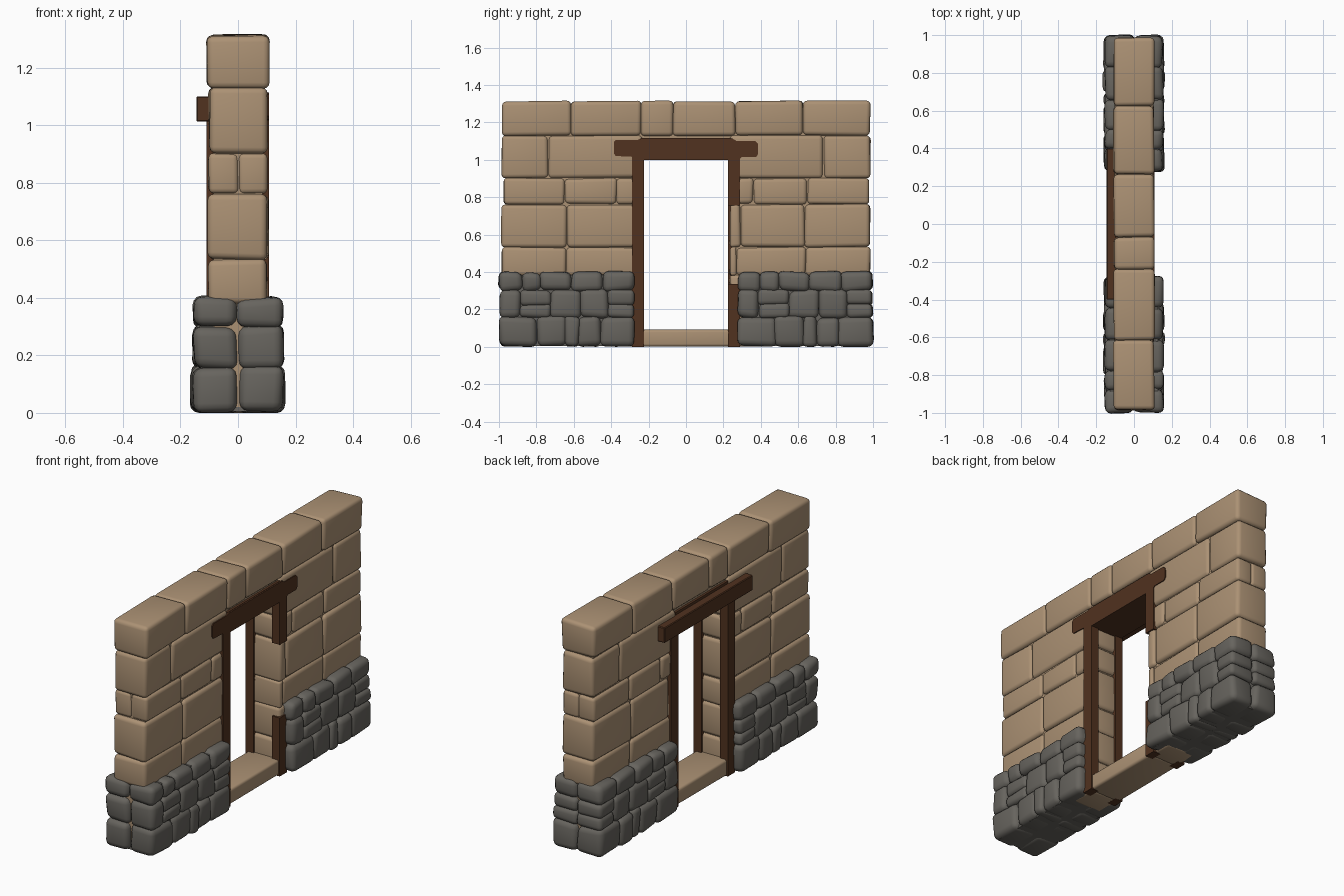
import bpy, bmesh, random
from mathutils import Vector

if "Cube" in bpy.data.objects:
    bpy.data.objects.remove(bpy.data.objects["Cube"])

random.seed(7)

def material(name, rgb):
    m = bpy.data.materials.new(name)
    m.diffuse_color = (*rgb, 1)
    m.use_nodes = True
    m.node_tree.nodes["Principled BSDF"].inputs["Base Color"].default_value = m.diffuse_color
    return m

TAN = material("tan_sandstone", (0.41, 0.285, 0.175))
GREY = material("grey_rubble", (0.135, 0.127, 0.112))
BROWN = material("dark_wood", (0.082, 0.032, 0.014))

def box(bm, lo, hi, jitter=0.0, bevel=0.0, poke=0.0, segments=3):
    """Add one box with wobbly corners, rounded edges and bulging faces."""
    lo, hi = Vector(lo), Vector(hi)
    verts = bmesh.ops.create_cube(bm, size=1)["verts"]
    for v in verts:
        v.co = Vector((lo[i] + (v.co[i] + 0.5) * (hi[i] - lo[i]) for i in range(3)))
        v.co += Vector(random.uniform(-jitter, jitter) for _ in range(3))
        v.co.z = max(v.co.z, 0.0)
    faces = list({f for f in verts[0].link_faces} | {f for v in verts for f in v.link_faces})
    faces.sort(key=lambda f: tuple(f.calc_center_median()))
    if poke:
        # grow a low bump on every side except those resting on the ground
        big = [f for f in faces if f.calc_center_median().z > 0.01]
    if bevel:
        edges = list({e for f in faces for e in f.edges})
        b = min(bevel, 0.32 * min(hi - lo))
        res = bmesh.ops.bevel(bm, geom=edges, offset=b, offset_type='OFFSET',
                              segments=segments, profile=0.5, affect='EDGES')
    if poke:
        big = [f for f in big if f.is_valid]
        for f in big:
            r = bmesh.ops.poke(bm, faces=[f], offset=0)
            v = r["verts"][0]
            v.normal_update()
            v.co += v.normal * random.uniform(0.3, 1.0) * poke

def finish(bm, name, mat, angle=50):
    bmesh.ops.recalc_face_normals(bm, faces=bm.faces[:])
    me = bpy.data.meshes.new(name)
    bm.to_mesh(me)
    bm.free()
    me.materials.append(mat)
    ob = bpy.data.objects.new(name, me)
    bpy.context.collection.objects.link(ob)
    bpy.ops.object.select_all(action='DESELECT')
    ob.select_set(True)
    bpy.context.view_layer.objects.active = ob
    bpy.ops.object.shade_smooth_by_angle(angle=angle * 3.14159 / 180)
    return ob

# Dressed sandstone blocks: (bottom, top, half thickness, joints along y)
courses = [
    (0.38, 0.533, 0.101, [(-0.985, -0.64, -0.235), (0.235, 0.27, 0.64, 0.985)]),
    (0.533, 0.762, 0.104, [(-0.985, -0.635, -0.235), (0.235, 0.29, 0.635, 0.985)]),
    (0.762, 0.902, 0.101, [(-0.975, -0.65, -0.37, -0.235), (0.235, 0.36, 0.65, 0.98)]),
    (0.902, 1.13, 0.101, [(-0.985, -0.735, -0.235), (0.235, 0.735, 0.985)]),
    (1.13, 1.313, 0.107, [(-0.985, -0.615, -0.24, -0.07, 0.265, 0.625, 0.985)]),
]
bm = bmesh.new()
for z0, z1, h, runs in courses:
    for run in runs:
        for a, b in zip(run, run[1:]):
            if z0 == 0.762 and max(abs(a), abs(b)) > 0.9:
                # end stones of this course are split down the middle
                box(bm, (-h, a, z0), (0, b, z1), 0.003, 0.018)
                box(bm, (0, a, z0), (h, b, z1), 0.003, 0.018)
            else:
                box(bm, (-h, a, z0), (h, b, z1), 0.004, 0.022)
# Jamb blocks beside the opening, low down
for s in (-1, 1):
    for z0, z1 in ((0, 0.2), (0.2, 0.385)):
        ya, yb = sorted((s * 0.235, s * 0.4))
        box(bm, (-0.098, ya, z0), (0.098, yb, z1), 0.002, 0.02)
finish(bm, "sandstone_blocks", TAN)

# Solid core closing the joints
bm = bmesh.new()
for s in (-1, 1):
    ya, yb = sorted((s * 0.25, s * 0.965))
    box(bm, (-0.086, ya, 0.02), (0.086, yb, 1.28))
box(bm, (-0.086, -0.3, 1.11), (0.086, 0.3, 1.28))
finish(bm, "wall_core", TAN, 30)

# Door sill
bm = bmesh.new()
box(bm, (-0.1, -0.25, 0), (0.1, 0.25, 0.092), 0.002, 0.014)
finish(bm, "door_sill", TAN)

# Rough rubble footing on both sides of the door
rows = [
    (0.0, 0.162, 0.160, (0, 0.20, 0.35, 0.42, 0.54, 0.715)),
    (0.155, 0.305, 0.154, (0, 0.11, 0.27, 0.43, 0.58, 0.715)),
    (0.295, 0.402, 0.154, (0, 0.12, 0.22, 0.38, 0.55, 0.715)),
]
for name, start in (("rubble_footing_left", -0.995), ("rubble_footing_right", 0.28)):
    bm = bmesh.new()
    for r, (z0, z1, h, joints) in enumerate(rows):
        for side in (-1, 1):
            for k, (a, b) in enumerate(zip(joints, joints[1:])):
                xa, xb = sorted((0, side * h))
                ya, yb = start + a - 0.003, start + b + 0.003
                if r == 1 and k in (1, 4):
                    # two flat stones stacked
                    zm = z0 + (z1 - z0) * random.uniform(0.42, 0.58)
                    box(bm, (xa, ya, z0), (xb, yb, zm + 0.004), 0.006, 0.024, 0.008)
                    box(bm, (xa, ya, zm - 0.004), (xb, yb, z1), 0.006, 0.024, 0.008)
                else:
                    box(bm, (xa, ya, z0), (xb, yb, z1), 0.009, 0.032, 0.012)
    box(bm, (-0.128, start + 0.03, 0.005), (0.128, start + 0.685, 0.385))
    finish(bm, name, GREY, 40)

# Wooden door posts on both faces of the wall
bm = bmesh.new()
for s in (-1, 1):
    ya, yb = sorted((s * 0.224, s * 0.29))
    box(bm, (-0.109, ya, 0), (-0.06, yb, 1.02))
    # the right-hand post is partly buried behind the stone
    spans = [(0, 1.02)] if s < 0 else [(0, 0.335), (0.755, 1.02)]
    for z0, z1 in spans:
        box(bm, (0.06, ya, z0), (0.108, yb, z1))
finish(bm, "door_posts", BROWN, 30)

# Lintel: outer plank, inner plank and the soffit between them
bm = bmesh.new()
box(bm, (-0.145, -0.4, 1.012), (-0.06, 0.4, 1.1), 0, 0.004, segments=1)
box(bm, (-0.1, -0.24, 1.0), (0.1, 0.24, 1.115))
profile = [(-0.375, 1.02), (-0.27, 1.015), (-0.26, 1.0), (0.28, 1.0), (0.3, 1.015),
           (0.375, 1.015), (0.385, 1.03), (0.385, 1.085), (0.37, 1.1), (0.27, 1.1),
           (0.25, 1.113), (-0.24, 1.113), (-0.26, 1.106), (-0.375, 1.106),
           (-0.385, 1.095), (-0.385, 1.032)]
face = bm.faces.new([bm.verts.new((0.06, y, z)) for y, z in profile])
ext = bmesh.ops.extrude_face_region(bm, geom=[face])["geom"]
for v in ext:
    if isinstance(v, bmesh.types.BMVert):
        v.co.x = 0.108
finish(bm, "door_lintel", BROWN, 30)
